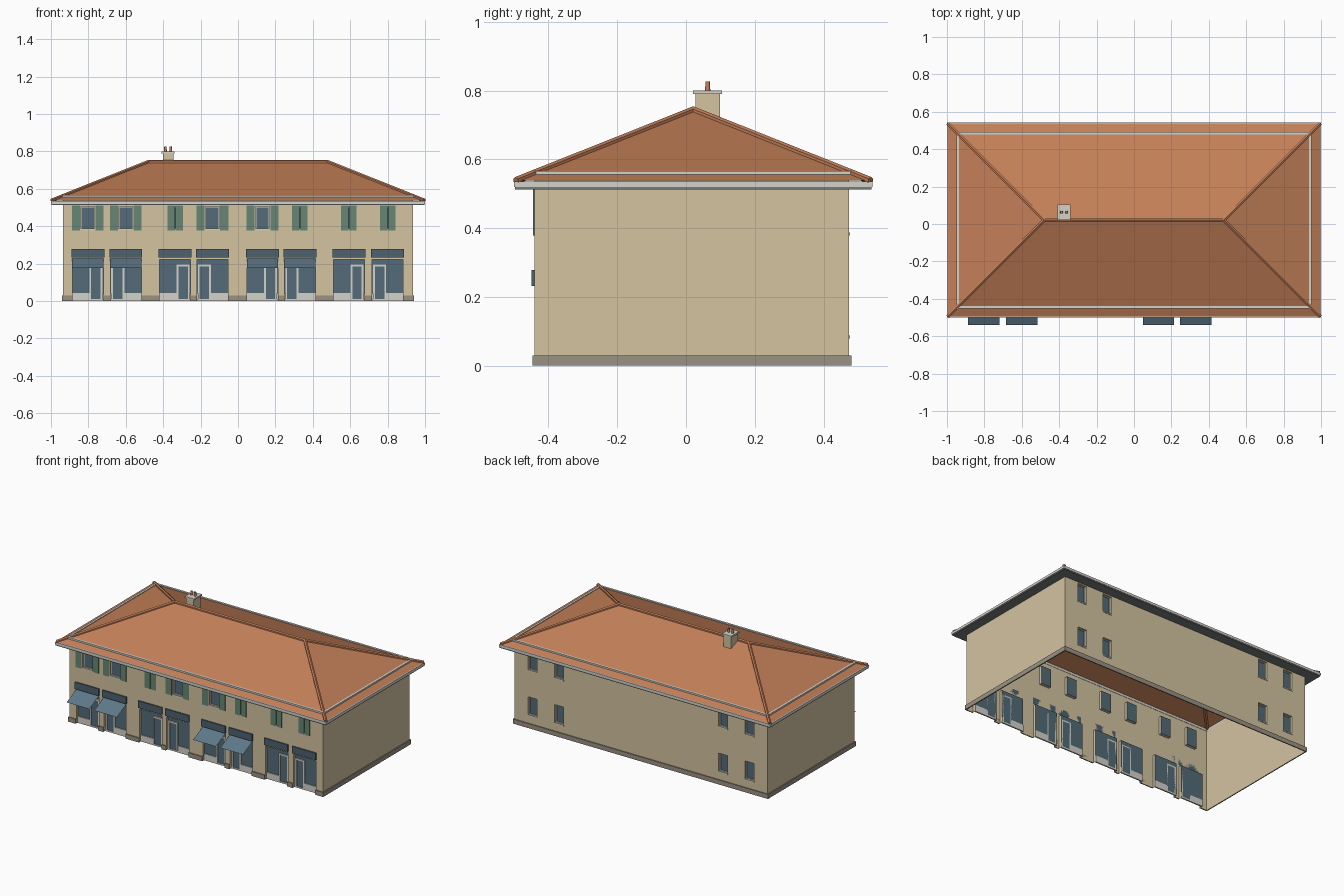
import bpy, bmesh, math
from mathutils import Vector

if "Cube" in bpy.data.objects:
    bpy.data.objects.remove(bpy.data.objects["Cube"])


def mat(name, r, g, b):
    m = bpy.data.materials.new(name)
    lin = [((c / 255 + 0.055) / 1.055) ** 2.4 for c in (r, g, b)]
    m.diffuse_color = (*lin, 1)
    m.use_nodes = True
    m.node_tree.nodes["Principled BSDF"].inputs["Base Color"].default_value = m.diffuse_color
    return m


PLASTER = mat("plaster", 212, 195, 160)
TILE = mat("roof_tile", 196, 128, 88)
STONE = mat("plinth_stone", 154, 145, 132)
PALE = mat("pale_trim", 212, 210, 202)
DARK = mat("gutter_grey", 120, 122, 124)
GLASS = mat("glass", 84, 107, 121)
SIGN = mat("sign_slate", 78, 98, 112)
AWNING = mat("awning_blue", 94, 120, 136)
GREEN = mat("shutter_green", 104, 134, 115)

X, YF, YB = 0.935, -0.44, 0.474      # wall planes
DEPTH = 0.02                         # reveal depth
CENTRES = [-0.803, -0.60, -0.336, -0.137, 0.131, 0.331, 0.593, 0.80]
SHUT = {2, 5, 6, 7}                  # bays with closed shutters
AWNED = {0, 1, 4, 5}                 # bays with an awning
BACK = [-0.80, -0.605, 0.605, 0.80]
SHOP_W, SHOP_H = 0.083, 0.222
WIN_W, WZ0, WZ1 = 0.037, 0.385, 0.505


def mesh_object(name, verts, faces, material):
    me = bpy.data.meshes.new(name)
    me.from_pydata(verts, [], faces)
    me.materials.append(material)
    ob = bpy.data.objects.new(name, me)
    bpy.context.collection.objects.link(ob)
    return ob


def boxes(name, items, material):
    """One object made of boxes given as (x0, x1, y0, y1, z0, z1)."""
    v, f = [], []
    for x0, x1, y0, y1, z0, z1 in items:
        n = len(v)
        v += [(x, y, z) for z in (z0, z1)
              for x, y in ((x0, y0), (x1, y0), (x1, y1), (x0, y1))]
        f += [(n + 3, n + 2, n + 1, n), (n + 4, n + 5, n + 6, n + 7)]
        f += [(n + i, n + (i + 1) % 4, n + 4 + (i + 1) % 4, n + 4 + i) for i in range(4)]
    return mesh_object(name, v, f, material)


def ring(name, outer, inner, z0, z1, material):
    """Rectangular frame; outer and inner are (x, y_front, y_back)."""
    (xo, fo, bo), (xi, fi, bi) = outer, inner
    return boxes(name, [(-xo, xo, fo, fi, z0, z1), (-xo, xo, bi, bo, z0, z1),
                        (-xo, -xi, fi, bi, z0, z1), (xi, xo, fi, bi, z0, z1)], material)


def wall(name, holes, place, height=0.55):
    """Wall sheet with recessed openings (u0, u1, z0, z1); place maps (u, depth, z)."""
    us = sorted({-X, X} | {u for h in holes for u in h[:2]})
    zs = sorted({0, height} | {z for h in holes for z in h[2:]})
    v, f = [], []

    def quad(*pts):
        f.append(tuple(range(len(v), len(v) + 4)))
        v.extend(place(*p) for p in pts)

    for u0, u1 in zip(us, us[1:]):
        for z0, z1 in zip(zs, zs[1:]):
            cu, cz = (u0 + u1) / 2, (z0 + z1) / 2
            if not any(h[0] < cu < h[1] and h[2] < cz < h[3] for h in holes):
                quad((u0, 0, z0), (u1, 0, z0), (u1, 0, z1), (u0, 0, z1))
    for u0, u1, z0, z1 in holes:
        c = [(u0, z0), (u1, z0), (u1, z1), (u0, z1)]
        for a, b in zip(c, c[1:] + c[:1]):
            if a[1] == b[1] == 0:
                continue
            quad((a[0], 0, a[1]), (b[0], 0, b[1]), (b[0], DEPTH, b[1]), (a[0], DEPTH, a[1]))
    bm_obj = mesh_object(name, v, f, PLASTER)
    bm = bmesh.new()
    bm.from_mesh(bm_obj.data)
    bmesh.ops.remove_doubles(bm, verts=bm.verts, dist=1e-5)
    bm.to_mesh(bm_obj.data)
    bm.free()


def border(x0, x1, y0, y1, z0, z1, t):
    """Four bars around an opening."""
    return [(x0, x0 + t, y0, y1, z0, z1), (x1 - t, x1, y0, y1, z0, z1),
            (x0 + t, x1 - t, y0, y1, z1 - t, z1), (x0 + t, x1 - t, y0, y1, z0, z0 + t)]


# Walls
shop_holes = [(c - SHOP_W, c + SHOP_W, 0, SHOP_H) for c in CENTRES]
front_wins = [(c - WIN_W, c + WIN_W, WZ0, WZ1) for c in CENTRES]
back_wins = [(c - 0.033, c + 0.033, z, z + 0.12) for c in BACK for z in (0.085, WZ0)]
wall("front_wall", shop_holes + front_wins, lambda u, d, z: (u, YF + d, z))
wall("back_wall", back_wins, lambda u, d, z: (-u, YB - d, z))
mesh_object("end_walls",
            [(s * X, y, z) for s in (1, -1) for y, z in ((YF, 0), (YB, 0), (YB, .55), (YF, .55))],
            [(0, 1, 2, 3), (7, 6, 5, 4)], PLASTER)

# Plinth, interrupted by the shops
edges = [-X - 0.007] + [e for h in shop_holes for e in h[:2]] + [X + 0.007]
plinth = [(a, b, YF - 0.007, YF, 0, 0.03) for a, b in zip(edges[::2], edges[1::2])]
plinth += [(-X - 0.007, X + 0.007, YB, YB + 0.007, 0, 0.03)]
plinth += [(min(s * X, s * (X + 0.007)), max(s * X, s * (X + 0.007)), YF, YB, 0, 0.03)
           for s in (1, -1)]
boxes("plinth", plinth, STONE)

# Windows: panes, frames and sills
G0, G1 = YF + DEPTH - 0.002, YF + DEPTH
B0, B1 = YB - DEPTH, YB - DEPTH + 0.002
boxes("window_panes", [(a, b, G0, G1, c, d) for a, b, c, d in front_wins] +
      [(a, b, B0, B1, c, d) for a, b, c, d in back_wins], GLASS)
frames, sills = [], []
for a, b, c, d in front_wins:
    frames += border(a, b, G0 - 0.005, G0, c, d, 0.004)
    sills.append((a - 0.003, b + 0.003, YF - 0.003, YF, c - 0.006, c + 0.002))
for a, b, c, d in back_wins:
    frames += border(a, b, B1, B1 + 0.005, c, d, 0.004)
    sills.append((a - 0.003, b + 0.003, YB, YB + 0.003, c - 0.006, c + 0.002))
boxes("window_frames", frames, PALE)
boxes("window_sills", sills, PALE)

# Shutters
leaves = []
for i, c in enumerate(CENTRES):
    n, w = (0.001, 0.041) if i in SHUT else (0.042, 0.085)
    for s in (1, -1):
        x0, x1 = sorted((c + s * n, c + s * w))
        leaves.append((x0, x1, YF - 0.005, YF - 0.001, 0.378, 0.512))
boxes("shutters", leaves, GREEN)

# Shopfronts: glazing, stall risers, doors, signs
glazing, risers, doors, door_frames, signs = [], [], [], [], []
for i, c in enumerate(CENTRES):
    s = 1 if i % 2 == 0 else -1
    span = lambda a, b: sorted((c + s * a, c + s * b))
    glazing.append((c - SHOP_W, c + SHOP_W, G0, G1, 0.04, SHOP_H))
    risers.append((*span(-SHOP_W, 0.008), G0 - 0.006, G1 + 0.001, 0, 0.044))
    risers.append((*span(0.008, SHOP_W), G0 - 0.006, G1 + 0.001, 0, 0.01))
    doors.append((*span(0.016, 0.07), G0 - 0.002, G1, 0.01, 0.188))
    for a, b in ((0.008, 0.018), (0.068, 0.078)):
        door_frames.append((*span(a, b), G0 - 0.007, G1, 0.01, 0.195))
    door_frames.append((*span(0.018, 0.068), G0 - 0.007, G1, 0.185, 0.195))
    signs.append((c - 0.088, c + 0.088, YF - 0.009, YF, 0.232, 0.278))
boxes("shop_glazing", glazing, GLASS)
boxes("stall_risers", risers, PALE)
boxes("shop_doors", doors, GLASS)
boxes("door_frames", door_frames, PALE)
boxes("shop_signs", signs, SIGN)

# Awnings: thin sloping sheets
v, f = [], []
for i in sorted(AWNED):
    c, n = CENTRES[i], len(v)
    v += [(c - 0.084, -0.54, 0.178), (c + 0.084, -0.54, 0.178),
          (c + 0.084, YF, 0.227), (c - 0.084, YF, 0.227)]
    f.append((n, n + 1, n + 2, n + 3))
mesh_object("awnings", v, f, AWNING)

# Eaves and hipped roof
ring("soffit", (0.997, -0.498, 0.54), (X, YF, YB), 0.513, 0.52, DARK)
ring("fascia", (1.0, -0.5, 0.542), (0.975, -0.475, 0.517), 0.52, 0.536, PALE)
EX, EF, EB, EZ, RX, RY, RZ = 0.995, -0.495, 0.537, 0.538, 0.48, 0.021, 0.743
corners = [(-EX, EF, EZ), (EX, EF, EZ), (EX, EB, EZ), (-EX, EB, EZ)]
ridge = [(-RX, RY, RZ), (RX, RY, RZ)]
mesh_object("roof", corners + ridge,
            [(0, 1, 5, 4), (1, 2, 5), (2, 3, 4, 5), (3, 0, 4)], TILE)
ring("roof_rail", (0.95, -0.452, 0.492), (0.936, -0.438, 0.478), 0.545, 0.566, PALE)

# Ridge and hip caps
for name, a, b in [("ridge_cap", ridge[0], ridge[1])] + \
        [("hip_cap", corners[i], ridge[k]) for i, k in ((0, 0), (1, 1), (2, 1), (3, 0))]:
    a, b = Vector(a), Vector(b)
    bpy.ops.mesh.primitive_cylinder_add(vertices=6, radius=0.011, depth=(b - a).length,
                                        location=(a + b) / 2)
    ob = bpy.context.object
    ob.name = name
    ob.rotation_euler = (b - a).to_track_quat('Z', 'Y').to_euler()
    ob.data.materials.append(TILE)

# Chimney
boxes("chimney_stack", [(-0.402, -0.346, 0.027, 0.099, 0.69, 0.792)], PLASTER)
boxes("chimney_cap", [(-0.408, -0.34, 0.021, 0.105, 0.79, 0.8)], PALE)
for x in (-0.388, -0.36):
    bpy.ops.mesh.primitive_cone_add(vertices=12, radius1=0.008, radius2=0.006, depth=0.03,
                                    location=(x, 0.063, 0.812))
    bpy.context.object.name = "chimney_pot"
    bpy.context.object.data.materials.append(TILE)
    bpy.ops.object.shade_smooth_by_angle(angle=math.radians(40))
